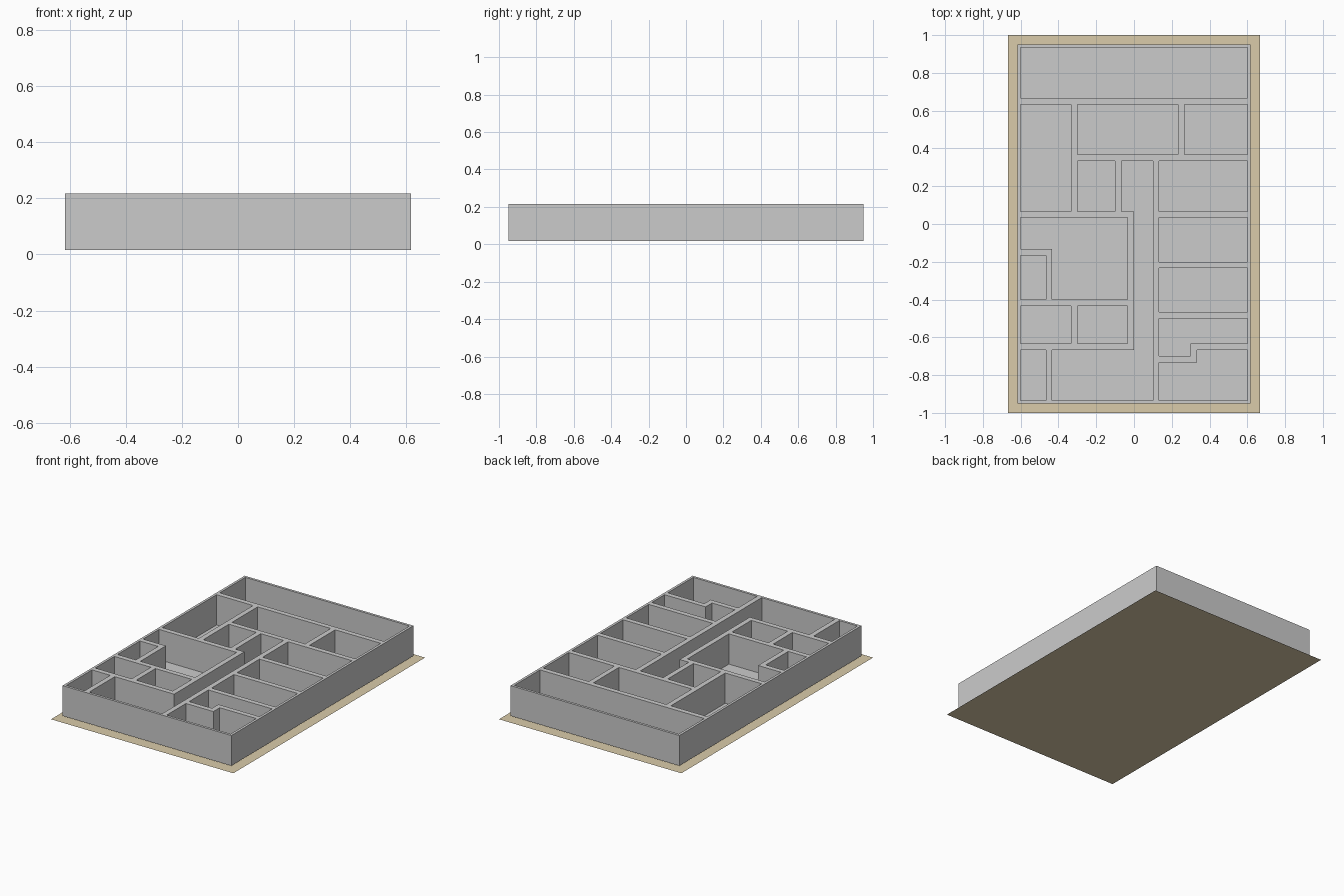
import bpy

if "Cube" in bpy.data.objects:
    bpy.data.objects.remove(bpy.data.objects["Cube"])

U = 1 / 30            # plan module: one wall thickness
FLOOR = 0.5 * U       # floor level
HEIGHT = 6 * U        # wall height


def rect(x0, x1, y0, y1):
    return [(x0, y0), (x1, y0), (x1, y1), (x0, y1)]


def sheet(name, half_x, half_y, z):
    mesh = bpy.data.meshes.new(name)
    mesh.from_pydata([(x * U, y * U, z) for x, y in rect(-half_x, half_x, -half_y, half_y)],
                     [], [(0, 1, 2, 3)])
    obj = bpy.data.objects.new(name, mesh)
    bpy.context.collection.objects.link(obj)
    return obj


# Room outlines in plan modules
rooms = [rect(*r) for r in (
    (-18, 18, 20, 28),                                             # back hall
    (-18, -10, 2, 19), (-9, 7, 11, 19), (8, 18, 11, 19),           # second row
    (-9, -3, 2, 10), (4, 18, 2, 10),                               # third row
    (4, 18, -6, 1), (4, 18, -14, -7),                              # right side
    (-18, -14, -12, -5), (-18, -10, -19, -13), (-9, -1, -19, -13), # left side
    (-18, -14, -28, -20),                                          # front left
)]
rooms += [
    # corridor and entrance lobby
    [(-2, 10), (3, 10), (3, -28), (-13, -28), (-13, -20), (0, -20), (0, 2), (-2, 2)],
    # large L-shaped room
    [(-18, 1), (-1, 1), (-1, -12), (-13, -12), (-13, -4), (-18, -4)],
    # interlocking front right rooms
    [(4, -15), (18, -15), (18, -19), (9, -19), (9, -21), (4, -21)],
    [(4, -22), (10, -22), (10, -20), (18, -20), (18, -28), (4, -28)],
]

# Walls: filled plan outline with room holes, extruded upward
curve = bpy.data.curves.new("walls", 'CURVE')
curve.dimensions = '2D'
curve.fill_mode = 'BOTH'
curve.extrude = HEIGHT / 2
for outline in [rect(-18.5, 18.5, -28.5, 28.5)] + rooms:
    spline = curve.splines.new('POLY')
    spline.points.add(len(outline) - 1)
    for point, (x, y) in zip(spline.points, outline):
        point.co = (x * U, y * U, 0, 1)
    spline.use_cyclic_u = True
walls = bpy.data.objects.new("walls", curve)
walls.location.z = FLOOR + HEIGHT / 2
bpy.context.collection.objects.link(walls)
bpy.context.view_layer.objects.active = walls
walls.select_set(True)
bpy.ops.object.convert(target='MESH')
for poly in bpy.context.object.data.polygons:
    poly.use_smooth = False

# Floor inside the walls
sheet("floor", 18.5, 28.5, FLOOR)

# Tan ground sheet
ground = sheet("ground_plot", 20, 30, 0)
tan = bpy.data.materials.new("tan")
tan.diffuse_color = (0.7, 0.6, 0.4, 1)
tan.use_nodes = True
tan.node_tree.nodes["Principled BSDF"].inputs["Base Color"].default_value = tan.diffuse_color
ground.data.materials.append(tan)
